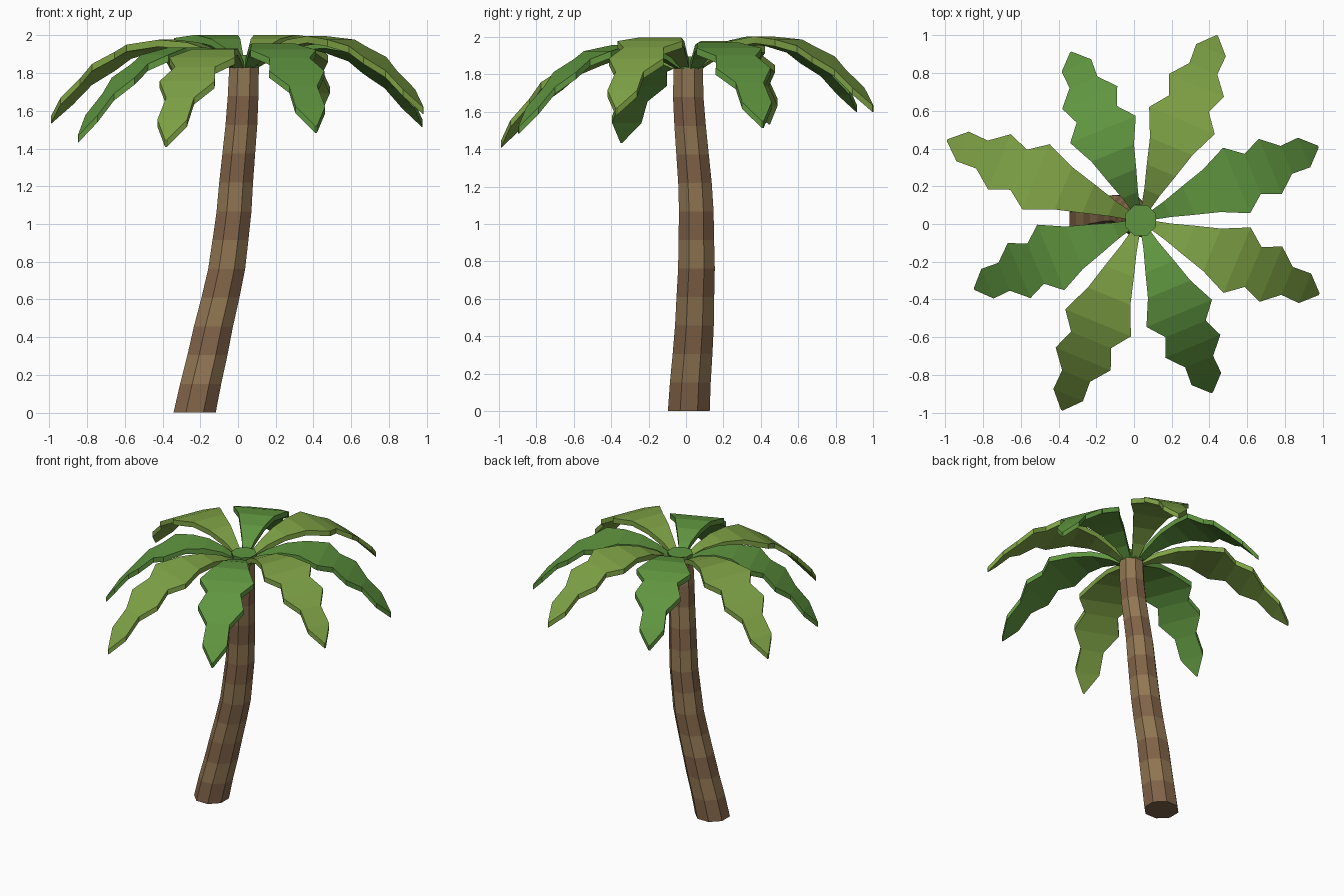
import bpy, bmesh
from math import sin, cos, radians, tau
from mathutils import Vector

if "Cube" in bpy.data.objects:
    bpy.data.objects.remove(bpy.data.objects["Cube"])


def material(name, rgb):
    m = bpy.data.materials.new(name)
    m.diffuse_color = (*rgb, 1)
    m.use_nodes = True
    m.node_tree.nodes["Principled BSDF"].inputs["Base Color"].default_value = m.diffuse_color
    return m


def finish(name, bm, mats):
    bmesh.ops.recalc_face_normals(bm, faces=bm.faces)
    me = bpy.data.meshes.new(name)
    bm.to_mesh(me)
    bm.free()
    for m in mats:
        me.materials.append(m)
    ob = bpy.data.objects.new(name, me)
    bpy.context.collection.objects.link(ob)
    return ob


def loft(bm, rings, mat_of=lambda i: 0):
    """Skin closed rings of points and cap both ends."""
    vs = [[bm.verts.new(p) for p in ring] for ring in rings]
    n = len(vs[0])
    for i, (a, b) in enumerate(zip(vs, vs[1:])):
        for k in range(n):
            f = bm.faces.new((a[k], a[(k + 1) % n], b[(k + 1) % n], b[k]))
            f.material_index = mat_of(i)
    bm.faces.new(vs[0][::-1])
    bm.faces.new(vs[-1]).material_index = mat_of(len(vs) - 2)


def octagon(x, y, z, r):
    return [Vector((x + r * cos(tau * (k + .5) / 8), y + r * sin(tau * (k + .5) / 8), z))
            for k in range(8)]


bark_dark = material("bark_dark", (0.22, 0.125, 0.065))
bark_light = material("bark_light", (0.28, 0.18, 0.085))
leaf_dark = material("leaf_dark", (0.115, 0.30, 0.05))
leaf_light = material("leaf_light", (0.21, 0.36, 0.06))

# Trunk: leaning, tapered octagonal bands
xs = [-.23, -.198, -.162, -.13, -.093, -.06, -.04, -.021, -.01, .004, .018, .027, .032]
ys = [.015, .023, .035, .045, .05, .056, .055, .055, .048, .035, .022, .012, .012]
bm = bmesh.new()
loft(bm, [octagon(x, y, 1.83 * i / 12, .121 - .036 * i / 12)
          for i, (x, y) in enumerate(zip(xs, ys))], lambda i: i % 2)
finish("trunk", bm, [bark_dark, bark_light])

# Crown hub on top of the trunk
CX, CY = .035, .02
bm = bmesh.new()
loft(bm, [octagon(CX, CY, 1.83, .08), octagon(CX, CY, 1.895, .088)])
finish("crown_hub", bm, [leaf_dark])

# Fronds: arched slabs with a serrated outline (fraction of length, half width)
OUTLINE = [(.04, .018), (.15, .045), (.27, .083), (.4, .122), (.54, .188), (.63, .115),
           (.73, .158), (.82, .08), (.92, .085), (1, .005)]
THICK = .037


def frond(name, angle, length, tip_z, mat):
    d = Vector((cos(angle), sin(angle), 0))
    n = Vector((-d.y, d.x, 0))
    rise = tip_z - 1.82 + 1.07
    rings = []
    for t, w in OUTLINE:
        top = Vector((CX, CY, 1.82 + rise * t - 1.07 * t * t)) + d * length * t
        low = top - Vector((0, 0, THICK))
        rings.append([top + n * w, top - n * w, low - n * w, low + n * w])
    bm = bmesh.new()
    loft(bm, rings)
    finish(name, bm, [mat])


fronds = [(1.02, 1.55), (1.06, 1.635), (.965, 1.635), (1.11, 1.57),
          (.955, 1.47), (1.09, 1.445), (.99, 1.52), (1.025, 1.62)]
for k, (length, tip_z) in enumerate(fronds):
    frond(f"frond_{k + 1}", radians(22.5 + 45 * k), length, tip_z,
          leaf_light if k % 2 else leaf_dark)
